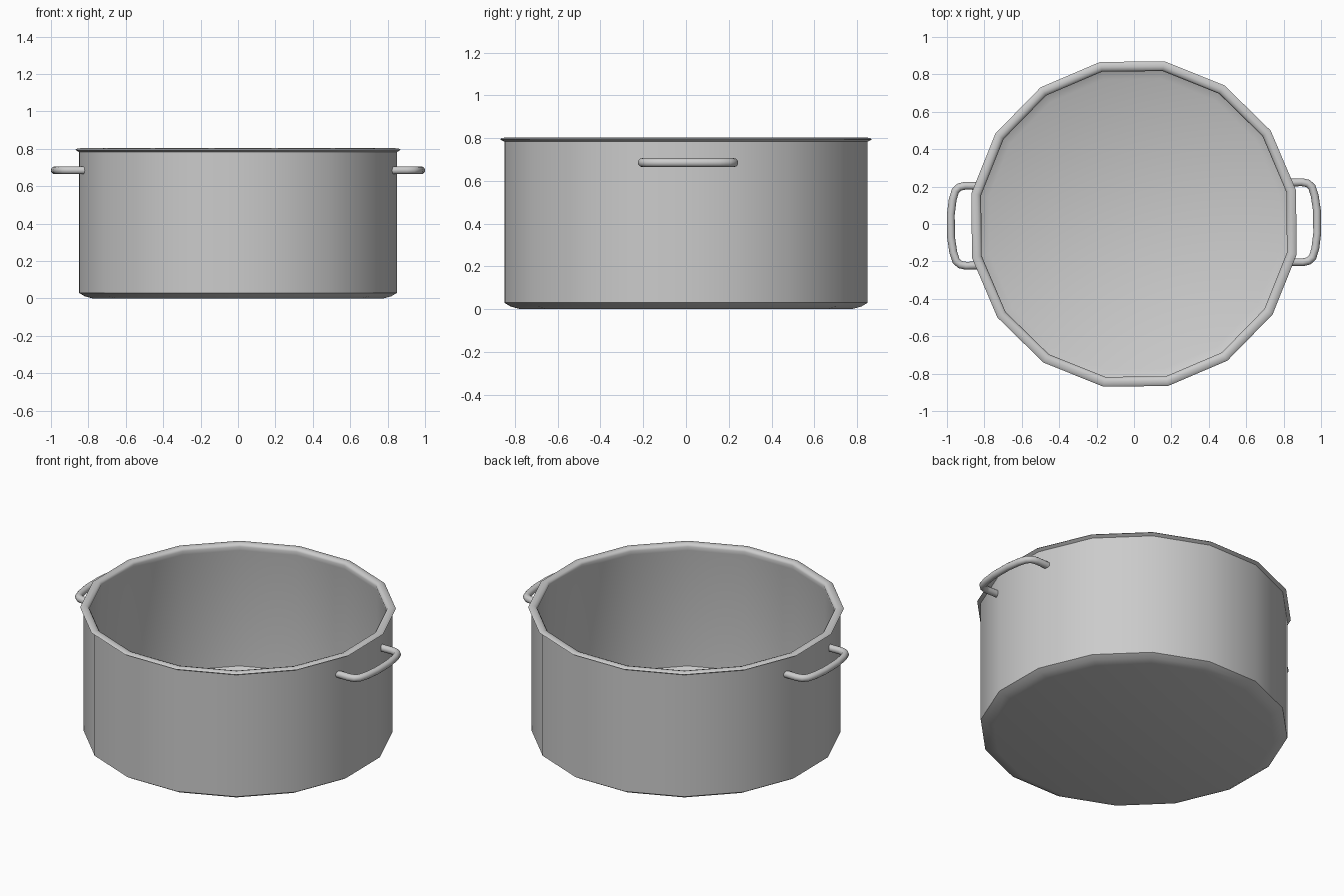
import bpy, bmesh, math
from mathutils import Vector

if "Cube" in bpy.data.objects:
    bpy.data.objects.remove(bpy.data.objects["Cube"])

SIDES = 16
TWIST = math.radians(0.6)          # the whole pot is turned very slightly


def finish(name, bm, angle):
    bmesh.ops.recalc_face_normals(bm, faces=bm.faces)
    mesh = bpy.data.meshes.new(name)
    bm.to_mesh(mesh)
    bm.free()
    ob = bpy.data.objects.new(name, mesh)
    bpy.context.collection.objects.link(ob)
    bpy.ops.object.select_all(action='DESELECT')
    ob.select_set(True)
    bpy.context.view_layer.objects.active = ob
    bpy.ops.object.shade_smooth_by_angle(angle=math.radians(angle))
    return ob


def skin(bm, rings, closed):
    for a, b in zip(rings, rings[1:]):
        n = len(a)
        for i in range(n):
            j = (i + 1) % n
            bm.faces.new((a[i], a[j], b[j], b[i]))
    bm.faces.new(rings[0])
    bm.faces.new(rings[-1])


# pot: outer base, wall, rolled lip, inner wall and floor (radius, height)
profile = [(0.79, 0.0), (0.835, 0.012), (0.865, 0.03), (0.865, 0.783),
           (0.885, 0.794), (0.878, 0.80), (0.857, 0.803), (0.84, 0.798),
           (0.832, 0.785), (0.838, 0.76), (0.838, 0.045), (0.79, 0.02)]
bm = bmesh.new()
rings = []
for r, z in profile:
    angles = [TWIST + math.tau * (i + 0.5) / SIDES for i in range(SIDES)]
    rings.append([bm.verts.new((r * math.cos(a), r * math.sin(a), z)) for a in angles])
skin(bm, rings, True)
finish("pot_body", bm, 50)


# handles: a round bar swept along a bowed bracket path
def handle(name, turn):
    half = [(0.82, 0.212), (0.90, 0.214), (0.932, 0.207), (0.953, 0.188),
            (0.968, 0.14), (0.979, 0.06)]
    path = [Vector((x, y, 0.685)) for x, y in half]
    path += [Vector((x, -y, 0.685)) for x, y in reversed(half)]
    bm = bmesh.new()
    rings = []
    for i, p in enumerate(path):
        d_in = (p - path[i - 1]).normalized() if i else (path[1] - p).normalized()
        d_out = (path[i + 1] - p).normalized() if i < len(path) - 1 else d_in
        tangent = (d_in + d_out).normalized()
        side = tangent.cross(Vector((0, 0, 1)))
        rings.append([bm.verts.new(p + 0.021 * (side * math.cos(a) + Vector((0, 0, 1)) * math.sin(a)))
                      for a in (math.tau * k / 12 for k in range(12))])
    skin(bm, rings, False)
    ob = finish(name, bm, 40)
    ob.rotation_euler.z = turn + TWIST


handle("handle_right", 0)
handle("handle_left", math.pi)
